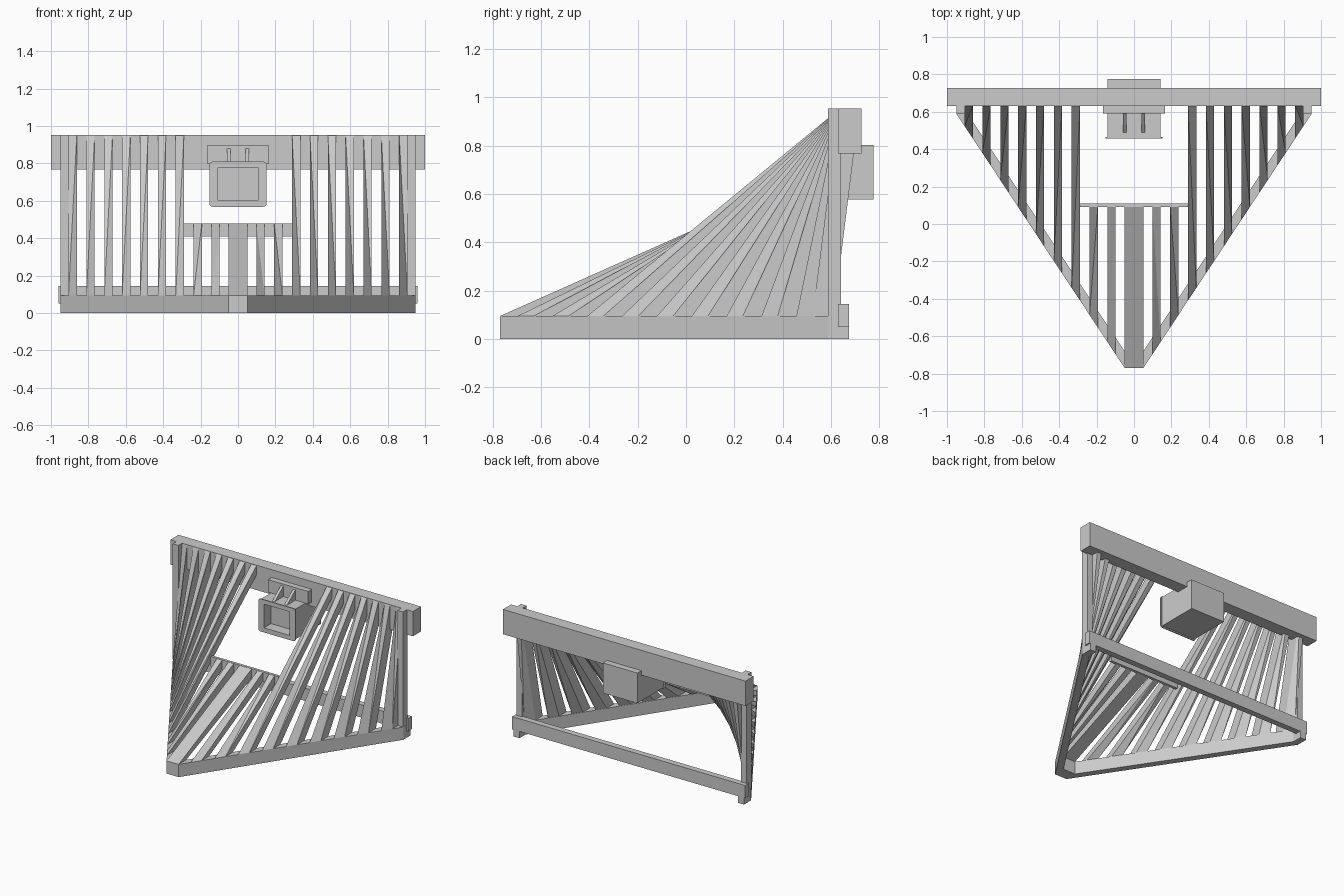
import bpy, bmesh

if "Cube" in bpy.data.objects:
    bpy.data.objects.remove(bpy.data.objects["Cube"])


def finish(name, bm):
    bmesh.ops.recalc_face_normals(bm, faces=bm.faces[:])
    me = bpy.data.meshes.new(name)
    bm.to_mesh(me)
    bm.free()
    ob = bpy.data.objects.new(name, me)
    bpy.context.collection.objects.link(ob)
    return ob


def box(name, x0, x1, y0, y1, z0, z1):
    bm = bmesh.new()
    bmesh.ops.create_cube(bm, size=1)
    for v in bm.verts:
        v.co = (x1 if v.co.x > 0 else x0, y1 if v.co.y > 0 else y0, z1 if v.co.z > 0 else z0)
    return finish(name, bm)


def prism(name, points, offset):
    bm = bmesh.new()
    face = bm.faces.new([bm.verts.new(p) for p in points])
    ext = bmesh.ops.extrude_face_region(bm, geom=[face])
    vs = [g for g in ext["geom"] if isinstance(g, bmesh.types.BMVert)]
    bmesh.ops.translate(bm, verts=vs, vec=offset)
    return finish(name, bm)


def bar_y(x):
    """Front edge of the V-shaped base at half-width x."""
    return -0.77 + (x - 0.05) * 1.36 / 0.9


def slat(name, xa, xb, side, top_y, top_z, back_y, back_z):
    """Twisted slat: foot follows the base, head is square to the beam."""
    bm = bmesh.new()
    zb, d = 0.095, 0.087
    pts = [(xa, bar_y(xa), zb), (xb, bar_y(xb), zb), (xb, top_y, top_z), (xa, top_y, top_z),
           (xa, bar_y(xa) + d, zb), (xb, bar_y(xb) + d, zb), (xb, back_y, back_z), (xa, back_y, back_z)]
    v = [bm.verts.new((side * x, y, z)) for x, y, z in pts]
    for f in [(0, 1, 3), (1, 2, 3), (4, 7, 5), (5, 7, 6), (0, 4, 5, 1),
              (3, 2, 6, 7), (0, 3, 7, 4), (1, 5, 6, 2)]:
        bm.faces.new([v[i] for i in f])
    return finish(name, bm)


# V-shaped base frame with blunt nose
outer = [(0.05, -0.77), (0.95, 0.59), (0.95, 0.675)]
inner = [(0.9, 0.675), (0.9, 0.605), (0.05, -0.68)]
right = outer + inner
outline = right + [(-x, y) for x, y in reversed(right)]
prism("base_frame", [(x, y, 0) for x, y in outline], (0, 0, 0.095))

# Beams and cross bars
box("top_beam", -1, 1, 0.632, 0.727, 0.768, 0.953)
box("rear_bar", -0.96, 0.96, 0.63, 0.675, 0.05, 0.145)
box("middle_crossbar", -0.29, 0.29, 0.09, 0.11, 0.408, 0.48)

# Centre slat
prism("centre_slat", [(-0.05, -0.77, 0.095), (-0.05, 0.09, 0.478), (-0.05, 0.09, 0.41),
                      (-0.05, -0.68, 0.095)], (0.1, 0, 0))

# Mirrored slats and corner posts
for side, tag in ((1, "right"), (-1, "left")):
    for k in range(9):
        xa = 0.098 + 0.0955 * k
        head = (0.09, 0.478, 0.09, 0.41) if k < 2 else (0.632, 0.95, 0.717, 0.95)
        slat(f"slat_{tag}_{k + 1}", xa, xa + 0.044, side, *head)
    a, b = sorted((side * 0.903, side * 0.949))
    box(f"corner_post_{tag}", a, b, 0.587, 0.642, 0.09, 0.953)

# Coupling pocket: mounting plate, gussets, hollow box with rounded rim
box("mounting_plate", -0.165, 0.165, 0.59, 0.634, 0.8, 0.895)
for side, tag in ((1, "right"), (-1, "left")):
    x = side * 0.05 - 0.01
    prism(f"gusset_{tag}", [(x, 0.48, 0.795), (x, 0.592, 0.795), (x, 0.592, 0.88)], (0.02, 0, 0))
pocket = box("coupling_pocket", -0.142, 0.142, 0.462, 0.775, 0.577, 0.802)
rim = box("pocket_rim", -0.153, 0.153, 0.457, 0.466, 0.568, 0.81)
bm = bmesh.new()
bm.from_mesh(rim.data)
edges = [e for e in bm.edges if abs(e.verts[0].co.y - e.verts[1].co.y) > 0.005]
bmesh.ops.bevel(bm, geom=edges, offset=0.018, segments=3, profile=0.5, affect='EDGES')
bm.to_mesh(rim.data)
bm.free()
cutter = box("pocket_cutter", -0.106, 0.106, 0.4, 0.54, 0.602, 0.778)
cutter.hide_render = True
cutter.hide_viewport = True
for ob in (pocket, rim):
    mod = ob.modifiers.new("opening", 'BOOLEAN')
    mod.object = cutter
    mod.operation = 'DIFFERENCE'
    mod.solver = 'EXACT'
